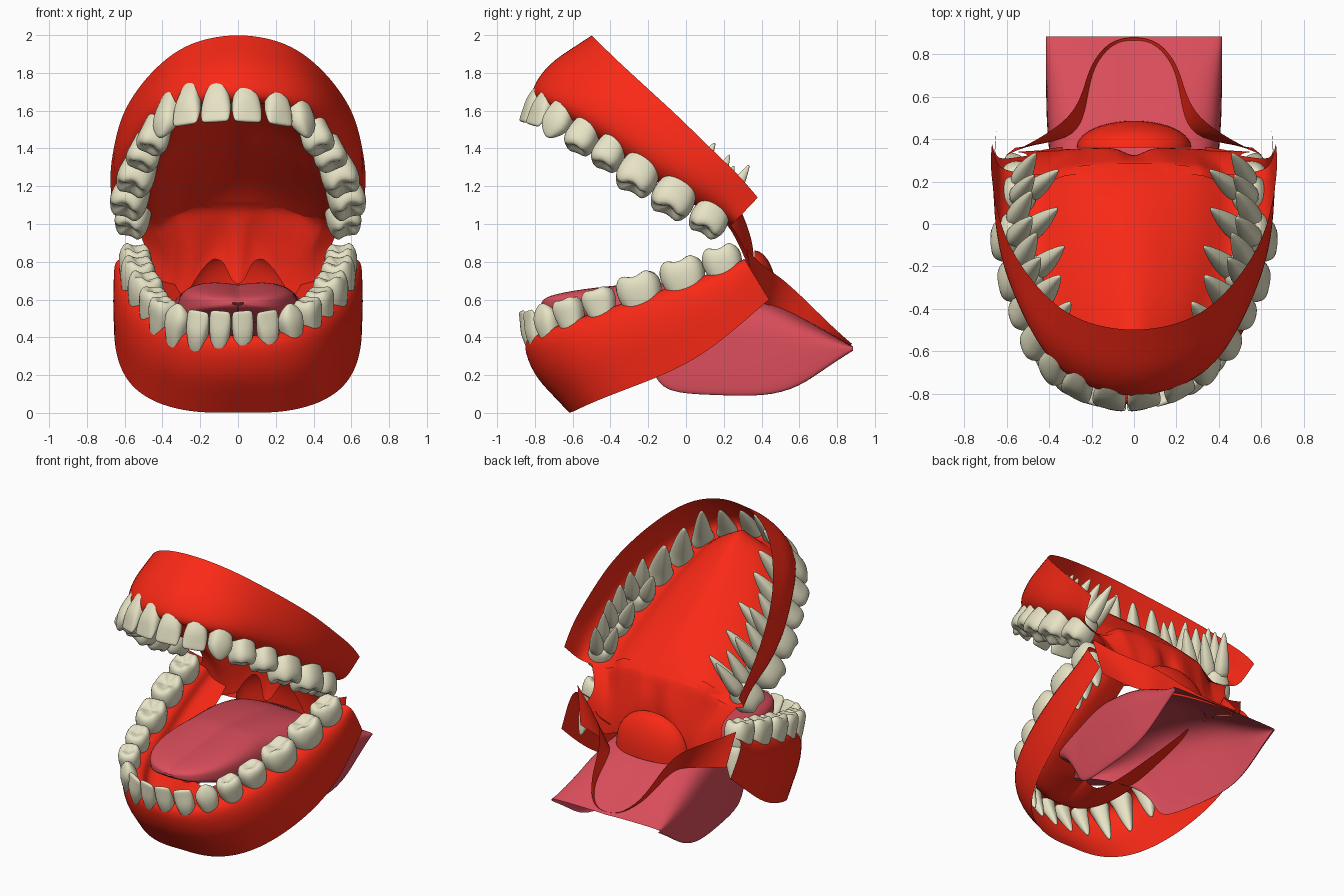
import bpy, bmesh, math
from mathutils import Vector as V

if "Cube" in bpy.data.objects:
    bpy.data.objects.remove(bpy.data.objects["Cube"])

def material(name, col):
    m = bpy.data.materials.new(name)
    m.diffuse_color = (*col, 1)
    m.use_nodes = True
    m.node_tree.nodes["Principled BSDF"].inputs["Base Color"].default_value = m.diffuse_color
    return m

RED = material("gum_red", (0.95, 0.022, 0.008))
PINK = material("tongue_pink", (0.70, 0.075, 0.105))
IVORY = material("tooth_ivory", (0.80, 0.77, 0.56))

def finish(name, bm, mat, sub):
    bmesh.ops.remove_doubles(bm, verts=bm.verts, dist=1e-4)
    bmesh.ops.recalc_face_normals(bm, faces=bm.faces)
    me = bpy.data.meshes.new(name)
    bm.to_mesh(me)
    bm.free()
    me.materials.append(mat)
    for f in me.polygons:
        f.use_smooth = True
    ob = bpy.data.objects.new(name, me)
    bpy.context.collection.objects.link(ob)
    if sub:
        s = ob.modifiers.new("smooth", 'SUBSURF')
        s.levels = s.render_levels = sub
        s.boundary_smooth = 'PRESERVE_CORNERS'
    return ob

def sheet(name, cols, mat, sub=2):
    """Open surface through a grid of points."""
    bm = bmesh.new()
    g = [[bm.verts.new(p) for p in c] for c in cols]
    for a, b in zip(g, g[1:]):
        for i in range(len(a) - 1):
            bm.faces.new((a[i], a[i + 1], b[i + 1], b[i]))
    return finish(name, bm, mat, sub)

def mirrored(cols):
    """Columns from the midline outwards -> full left-to-right list."""
    flip = [[V((-p.x, p.y, p.z)) for p in c] for c in cols[:0:-1]]
    return flip + cols

def interp(pts, x):
    """pts: (x, value) pairs, value a number or a vector."""
    for (x0, y0), (x1, y1) in zip(pts, pts[1:]):
        if x <= x1:
            return y0 + (y1 - y0) * ((x - x0) / (x1 - x0))
    return pts[-1][1]

# Tooth tables: x, y, z of crown centre, width, depth, height
UPPER = [(.08, -.815, 1.62, .165, .11, .19), (.24, -.77, 1.60, .16, .11, .18),
         (.36, -.68, 1.55, .17, .14, .20), (.43, -.55, 1.46, .18, .18, .19),
         (.49, -.41, 1.37, .18, .19, .18), (.54, -.26, 1.25, .23, .21, .19),
         (.575, -.07, 1.13, .24, .21, .19), (.56, .12, 1.02, .21, .19, .17)]
LOWER = [(.06, -.84, .45, .12, .10, .19), (.185, -.81, .455, .13, .11, .18),
         (.30, -.74, .49, .15, .13, .17), (.385, -.62, .535, .17, .15, .17),
         (.44, -.46, .59, .19, .16, .16), (.49, -.25, .66, .25, .19, .18),
         (.53, -.02, .74, .25, .19, .18), (.545, .19, .81, .22, .18, .17)]

def frames(table, lean, back, up, front):
    """Position, tangent, outward and crown direction from midline to back end."""
    ps = [V((0, table[0][1] - .005, table[0][2]))] + [V(r[:3]) for r in table]
    ps.append(ps[-1] + (ps[-1] - ps[-2]).normalized() * .12)
    out = []
    for i, p in enumerate(ps):
        t = V((1, 0, 0)) if i == 0 else ps[min(i + 1, 9)] - ps[i - 1]
        h = V((t.y, -t.x, 0)).normalized()
        a = V((lean * h.x, back + front * max(0, 1 - i / 5), up)).normalized()
        t = (t - a * t.dot(a)).normalized()
        n = t.cross(a).normalized()
        if n.dot(h) < 0:
            n = -n
        out.append((p, t, n, a))
    return out

UF = frames(UPPER, .35, -.42, -.85, -.16)
LF = frames(LOWER, -.1, -.25, .95, -.12)

# ---- Teeth -----------------------------------------------------------
def ring_loft(bm, fr, rings):
    """rings: (x, y, z, half width, half depth, cusp height)"""
    p, t, n, a = fr
    S, prev = 16, None
    sp = lambda c: math.copysign(abs(c) ** .8, c)
    for k, (x, y, z, w, d, cu) in enumerate(rings):
        ring = []
        for s in range(S):
            q = 2 * math.pi * s / S
            ring.append(bm.verts.new(p + t * (x + w * sp(math.cos(q)))
                        + n * (y + d * sp(math.sin(q))) + a * (z - cu * math.cos(4 * q))))
        if prev:
            for s in range(S):
                bm.faces.new((prev[s], prev[(s + 1) % S], ring[(s + 1) % S], ring[s]))
        if k in (0, len(rings) - 1):
            bm.faces.new(ring)
        prev = ring

def tooth(bm, fr, idx, w, d, h, root, upper):
    w, d = w / 2, d / 2
    if idx < 5:      # incisors, canine, premolars: one tapered root
        if idx < 2:
            tip = [(.5, .72, .14, 0), (.47, .93, .24, 0), (.2, 1, .5, 0)]
        elif idx == 2:
            tip = [(.55, .15, .12, 0), (.45, .5, .35, 0), (.2, 1, .75, 0)]
        else:
            tip = [(.3, .2, .1, 0), (.42, .5, .55, .03), (.4, .8, .8, .03), (.2, 1, 1, 0)]
        body = tip + [(-.1, .97, .9, 0), (-.4, .8, .85, 0), (-.6, .7, .78, 0)]
        rings = [(0, 0, z * h, w * a, d * b, c * h) for z, a, b, c in body]
        length = root * (.75 if idx < 2 else 1)
        for f, r in ((.35, .58), (.7, .38), (.95, .16), (1, .05)):
            rings.append((0, -.02 * f, -.5 * h - length * f, w * r, d * r * 1.1, 0))
        ring_loft(bm, fr, rings)
        return
    # molars: four cusps around a fissure, several roots
    body = [(.26, .08, .08, 0), (.3, .35, .35, .04), (.4, .62, .62, .08), (.37, .87, .87, .07),
            (.1, 1, 1, 0), (-.2, .97, .95, 0), (-.5, .82, .84, 0), (-.8, .68, .7, 0)]
    ring_loft(bm, fr, [(0, 0, z * h, w * a, d * b, c * h) for z, a, b, c in body])
    spots = [(-.4, .2), (.4, .2), (0, -.42)] if upper else [(-.42, 0), (.42, 0)]
    for ox, oy in spots:
        r = min(w, d) * .52
        ring_loft(bm, fr, [(ox * w * (1 + .4 * f), oy * d * (1 + f), -.4 * h - root * f,
                            r * s, r * s * (1 if upper else 1.4), 0)
                           for f, s in ((0, 1), (.3, .95), (.65, .65), (.93, .25), (1, .08))])

def teeth(name, table, fr, root, upper):
    bm = bmesh.new()
    for i, (x, y, z, w, d, h) in enumerate(table):
        shift = V((-.035 * max(0, 1 - i / 5), 0, 0))
        for s in (1, -1):
            p, t, n, a = [V((v.x * s, v.y, v.z)) for v in fr[i + 1]]
            tooth(bm, (p + shift, t, n, a), i, w, d, h, root, upper)
    finish(name, bm, IVORY, 1)

teeth("upper_teeth", UPPER, UF, .30, True)
teeth("lower_teeth", LOWER, LF, .24, False)

# ---- Gums: open rim, outer wall, crest, inner wall ---------------------
def gum(name, fr, table, rim, bulge, centre=None):
    cols = []
    for i, (p, t, n, a) in enumerate(fr):
        d = table[min(max(i - 1, 0), 7)][4] / 2 + .004
        top = V(rim[i])
        outer = p - a * (.03 if i == 9 else .075) + n * d
        inner = p - a * .06 - n * d
        mid = top.lerp(outer, .6) + n * (bulge - .004 * i)
        low = top.lerp(outer, .3) + n * (bulge * .5 - .002 * i)
        col = [top, low, mid, outer, p - a * .04, inner]
        if centre:   # palate vault reaching the midline
            c = V((0, *centre[i]))
            lift = a * -.07 * min(1, i / 4)
            col += [inner.lerp(c, .2) + lift, inner.lerp(c, .6) + lift * .7, c]
        else:        # floor of the mouth, reaching under the tongue
            reach = .3 - .018 * i
            col += [inner - a * .06 - n * .01, inner - a * .08 - n * .07, inner - a * .09 - n * reach]
        if i == 0:
            for v in col:
                v.x = 0
        cols.append(col)
    sheet(name, mirrored(cols), RED)
    return cols[-1]

palate_edge = gum("upper_gum_and_palate", UF, UPPER,
    [(0, -.5, 2.0), (.1, -.495, 1.995), (.25, -.46, 1.96), (.38, -.38, 1.88), (.49, -.26, 1.77),
     (.57, -.14, 1.66), (.625, -.02, 1.55), (.66, .13, 1.40), (.68, .28, 1.26), (.67, .38, 1.14)], .04,
    [(-.64, 1.75), (-.6, 1.77), (-.53, 1.77), (-.43, 1.71), (-.33, 1.62),
     (-.2, 1.52), (-.06, 1.41), (.09, 1.29), (.21, 1.19), (.29, 1.08)])
gum("lower_gum", LF, LOWER,
    [(0, -.62, .005), (.1, -.62, 0), (.25, -.60, .005), (.4, -.53, .04), (.5, -.41, .09),
     (.57, -.25, .15), (.62, -.05, .23), (.65, .12, .33), (.66, .28, .46), (.65, .44, .6)], .045)

# ---- Soft palate with arches and uvula, hanging from the palate's back edge -------
EDGE = [(0, .68), (.035, .70), (.075, .80), (.13, .82), (.19, .76), (.26, .65), (.38, .6), (.56, .74)]
top_edge = [(q.x, q) for q in palate_edge[:3:-1]]
cols = []
for i in range(29):
    x = .02 * i
    e, z1 = interp(top_edge, x), interp(EDGE, x)
    y1 = .36 - .02 * (x / .56) ** 2
    col = [V((x, e.y - .04, e.z + .036))]
    for v in [k / 8 for k in range(9)]:
        uv = .06 * math.exp(-(x / .055) ** 2) * v * v
        col.append(V((x * (1 - .12 * math.sin(math.pi * v)), e.y + (y1 - e.y) * math.sin(v * math.pi / 2) - uv,
                      e.z + (z1 - e.z) * v)))
    cols.append(col)
sheet("soft_palate_and_uvula", mirrored(cols), RED, 1)

# ---- Throat: rounded recess behind the arches -----------------------------
sheet("throat_recess",
      [[V((.27 * math.cos(f), .362 + .125 * math.sin(f) * math.cos(e), .58 + .28 * math.sin(f) ** .8 * math.sin(e)))
        for e in [k * math.pi / 16 for k in range(9)]]
       for f in [.02 + k * (math.pi - .04) / 20 for k in range(21)]], RED, 0)

# ---- Throat: narrowing wall that runs back along the tongue root --------------
OUT = [(0, .888, .36), (.12, .865, .375), (.21, .75, .48), (.24, .62, .61),
       (.30, .50, .72), (.45, .40, .78), (.61, .32, .87)]
INN = [(0, .865, .35), (.10, .845, .36), (.19, .74, .42), (.215, .6, .49),
       (.24, .46, .57), (.34, .39, .58), (.56, .36, .62)]
sheet("throat_wall", mirrored([[V(a), V(a).lerp(V(b), .5), V(b)] for a, b in zip(OUT, INN)]), RED)

# ---- Tongue: y, half width, top height, lower edge height ----------------------
TONGUE = [(-.765, .03, .585, .575), (-.745, .17, .62, .545), (-.55, .29, .66, .50), (-.3, .32, .685, .42),
          (-.17, .33, .695, .22), (-.12, .34, .695, .11), (.15, .38, .67, .10), (.42, .41, .61, .09),
          (.6, .415, .515, .14), (.75, .415, .43, .25), (.885, .415, .352, .335)]
cols = []
for y, w, zt, zb in TONGUE:
    h = zt - zb
    groove = .02 if -.7 < y < .3 else .006
    half = [V((0, y, zt - groove)), V((w * .12, y, zt - groove * .4)), V((w * .5, y, zt)),
            V((w * .85, y, zt - h * .06)), V((w, y, zt - h * .25)), V((w, y, zt - h * .6)), V((w, y, zb))]
    half.append(V((w * (.02 if y < -.5 else .96), y, zb - .005)))   # tip curls underneath
    cols.append([V((-p.x, p.y, p.z)) for p in half[:0:-1]] + half)
sheet("tongue", cols, PINK)
